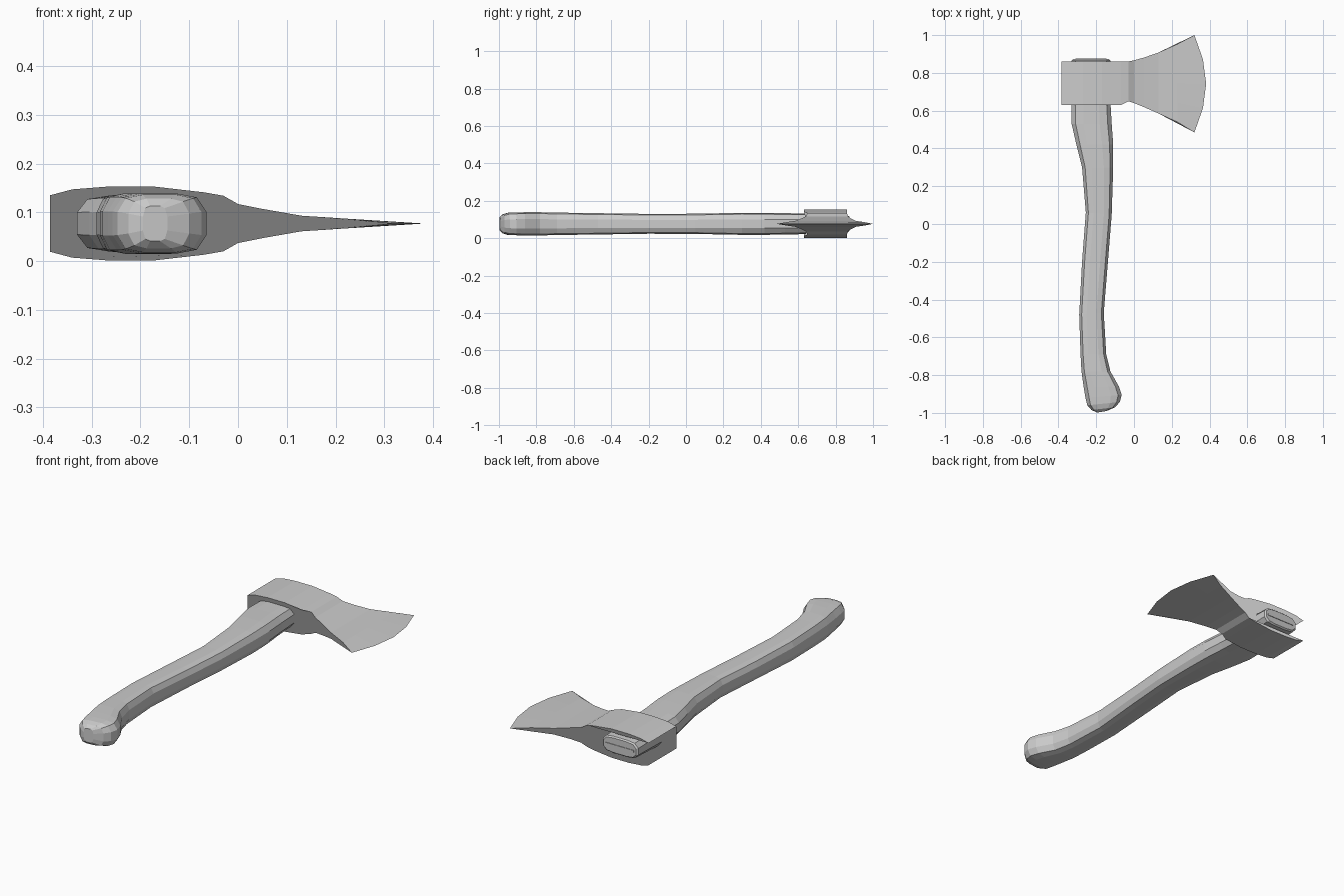
import bpy, bmesh

ZC = 0.077  # mid-plane height


def make_object(name, bm):
    bmesh.ops.remove_doubles(bm, verts=bm.verts, dist=0.0003)
    bmesh.ops.recalc_face_normals(bm, faces=bm.faces)
    mesh = bpy.data.meshes.new(name)
    bm.to_mesh(mesh)
    bm.free()
    ob = bpy.data.objects.new(name, mesh)
    bpy.context.collection.objects.link(ob)
    return ob


def loft(name, rings):
    """Skin closed rings of points and cap both ends."""
    bm = bmesh.new()
    loops = [[bm.verts.new(p) for p in r] for r in rings]
    n = len(loops[0])
    for a, b in zip(loops, loops[1:]):
        for i in range(n):
            j = (i + 1) % n
            bm.faces.new((a[i], a[j], b[j], b[i]))
    bm.faces.new(loops[0])
    bm.faces.new(loops[-1])
    return make_object(name, bm)


# Axe head: stations along x (x, low y, high y, half thickness)
head = [(-0.385, 0.63, 0.86, 0.058), (-0.34, 0.63, 0.86, 0.070),
        (-0.27, 0.63, 0.86, 0.0755), (-0.17, 0.63, 0.86, 0.0755),
        (-0.07, 0.63, 0.86, 0.064), (-0.03, 0.65, 0.86, 0.057),
        (0.00, 0.64, 0.867, 0.040), (0.05, 0.62, 0.88, 0.030),
        (0.13, 0.585, 0.908, 0.016), (0.23, 0.54, 0.952, 0.0095),
        (0.32, 0.485, 1.00, 0.0)]
bulge = [0, 0.045, 0.062, 0.045, 0]  # curve of the cutting edge
bm = bmesh.new()
for side in (-1, 1):
    grid = []
    for k, (x, lo, hi, t) in enumerate(head):
        last = k == len(head) - 1
        grid.append([bm.verts.new((x + (bulge[i] if last else 0),
                                   lo + (hi - lo) * i / 4, ZC + side * t))
                     for i in range(5)])
    for a, b in zip(grid, grid[1:]):
        for i in range(4):
            bm.faces.new((a[i], a[i + 1], b[i + 1], b[i]))
bmesh.ops.remove_doubles(bm, verts=bm.verts, dist=0.0003)
bmesh.ops.holes_fill(bm, edges=[e for e in bm.edges if e.is_boundary], sides=0)
make_object("axe_head", bm)

# Handle: left point, right point and half thickness of each section
section = [(1, 0.4), (0.8, 0.88), (0.4, 1), (-0.4, 1), (-0.8, 0.88), (-1, 0.4),
           (-1, -0.4), (-0.8, -0.88), (-0.4, -1), (0.4, -1), (0.8, -0.88), (1, -0.4)]


def ring(lx, ly, rx, ry, h):
    return [((lx + rx) / 2 + u * (rx - lx) / 2, (ly + ry) / 2 + u * (ry - ly) / 2,
             ZC + v * h) for u, v in section]


stations = [(-0.195, -0.998, -0.145, -0.99, 0.036), (-0.225, -0.985, -0.10, -0.97, 0.051),
            (-0.247, -0.96, -0.075, -0.942, 0.059), (-0.257, -0.92, -0.065, -0.905, 0.061),
            (-0.267, -0.86, -0.08, -0.86, 0.062), (-0.278, -0.78, -0.125, -0.78, 0.062),
            (-0.283, -0.69, -0.147, -0.69, 0.060), (-0.29, -0.48, -0.16, -0.47, 0.057),
            (-0.275, -0.2, -0.138, -0.2, 0.053), (-0.255, 0.06, -0.118, 0.05, 0.054),
            (-0.275, 0.3, -0.11, 0.3, 0.059), (-0.305, 0.42, -0.11, 0.42, 0.059),
            (-0.33, 0.53, -0.118, 0.53, 0.057), (-0.33, 0.65, -0.125, 0.65, 0.055),
            (-0.33, 0.866, -0.125, 0.866, 0.044), (-0.322, 0.873, -0.133, 0.873, 0.038)]
loft("handle", [ring(*s) for s in stations])

# Wedge driven into the handle end
loft("wedge", [[(x, y, ZC + z) for x, z in
                ((-0.31, -0.005), (-0.145, -0.005), (-0.145, 0.005), (-0.31, 0.005))]
               for y in (0.80, 0.876)])
